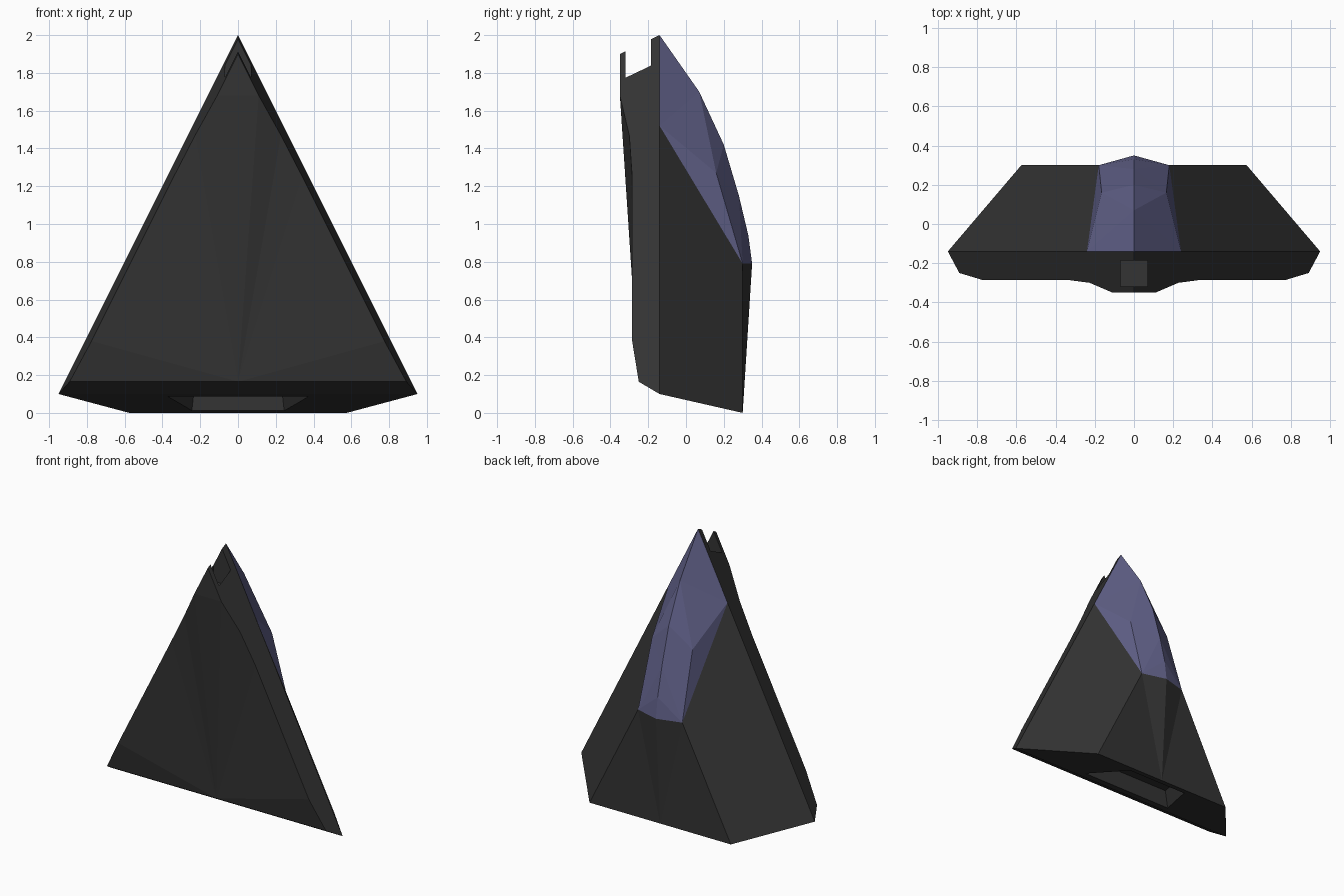
import bpy, bmesh

if "Cube" in bpy.data.objects:
    bpy.data.objects.remove(bpy.data.objects["Cube"])

def material(name, rgb):
    m = bpy.data.materials.new(name)
    m.diffuse_color = (*rgb, 1)
    m.use_nodes = True
    m.node_tree.nodes["Principled BSDF"].inputs["Base Color"].default_value = m.diffuse_color
    return m

def new_object(name, bm):
    bmesh.ops.remove_doubles(bm, verts=bm.verts, dist=1e-4)
    bmesh.ops.recalc_face_normals(bm, faces=bm.faces)
    me = bpy.data.meshes.new(name)
    bm.to_mesh(me)
    bm.free()
    ob = bpy.data.objects.new(name, me)
    bpy.context.collection.objects.link(ob)
    return ob

def prism(name, low, high):
    bm = bmesh.new()
    a = [bm.verts.new(p) for p in low]
    b = [bm.verts.new(p) for p in high]
    bm.faces.new(a)
    bm.faces.new(b)
    for i in range(len(a)):
        j = (i + 1) % len(a)
        bm.faces.new((a[i], a[j], b[j], b[i]))
    ob = new_object(name, bm)
    ob.hide_render = True
    return ob

def front_edge(y, z):
    # point on the slanted rim plane
    return (0.5 * (2 - (-0.14 - y) * 0.476 - z), y, z)

# Right-half key points
nose, wing, tail, tail_mid = (0, -.14, 2), (.95, -.14, .1), (.575, .30, 0), (0, .30, 0)
shoulder, knee, hip = (.24, -.14, 1.52), (.165, .16, 1.27), (.18, .30, .79)
ridge = [nose, (0, .07, 1.7), (0, .2, 1.42), (0, .28, 1.15), (0, .33, .94), (0, .35, .79)]
rim = [front_edge(y, z) for y, z in
       [(-.25, .165), (-.285, .38), (-.285, 1.25), (-.30, 1.47), (-.35, 1.68)]]
tip, tip_mid, chin, base_mid = (0, -.35, 1.9), (0, -.35, 1.68), (0, -.25, .165), (0, -.14, .1)

hull_faces = [
    [wing, tail, hip, shoulder],
    [wing, shoulder, nose, tip] + rim[::-1],
    [hip, ridge[5], tail_mid], [hip, tail_mid, tail],
    [wing, tail, tail_mid, base_mid], [wing, rim[0], chin, base_mid],
    [chin, rim[4], tip_mid], [tip_mid, rim[4], tip],
] + [[chin, rim[i], rim[i + 1]] for i in range(4)]
canopy_faces = [
    [nose, ridge[1], shoulder], [ridge[1], knee, shoulder], [shoulder, knee, hip],
    [ridge[1], ridge[2], knee], [ridge[2], ridge[3], knee],
    [ridge[3], hip, knee], [ridge[3], ridge[4], hip], [ridge[4], ridge[5], hip],
]

# Closed body, both halves
bm = bmesh.new()
for faces, idx in ((hull_faces, 0), (canopy_faces, 1)):
    for pts in faces:
        for s in (1, -1):
            f = bm.faces.new([bm.verts.new((s * x, y, z)) for x, y, z in pts])
            f.material_index = idx
hull = new_object("hull", bm)
hull.data.materials.append(material("dark_hull", (.033, .033, .033)))
hull.data.materials.append(material("canopy_glass", (.115, .115, .24)))

# Nose slot and engine recess
slot = [(-.07, -.32), (.07, -.32), (.07, -.185), (-.07, -.185)]
bay = [(-.38, -.08), (.38, -.08), (.25, .25), (-.25, .25)]
slope = lambda y: .1 - (y + .14) * .227
cutters = [
    prism("slot_cutter", [(x, y, 1.72) for x, y in slot], [(x, y, 2.2) for x, y in slot]),
    prism("bay_cutter", [(x, y, slope(y) - .05) for x, y in bay],
          [(x * .92, y, slope(y) + .13) for x, y in bay]),
]
bpy.context.view_layer.objects.active = hull
for c in cutters:
    mod = hull.modifiers.new(c.name, 'BOOLEAN')
    mod.operation, mod.solver, mod.object = 'DIFFERENCE', 'EXACT', c
    bpy.ops.object.modifier_apply(modifier=mod.name)
    bpy.data.objects.remove(c)

# Split the canopy off as its own part
bpy.ops.object.select_all(action='DESELECT')
hull.select_set(True)
bpy.ops.object.mode_set(mode='EDIT')
bpy.ops.mesh.select_all(action='SELECT')
bpy.ops.mesh.separate(type='MATERIAL')
bpy.ops.object.mode_set(mode='OBJECT')
for ob in bpy.context.selected_objects:
    ob.name = "canopy" if ob.data.materials[0].name == "canopy_glass" else "hull"
